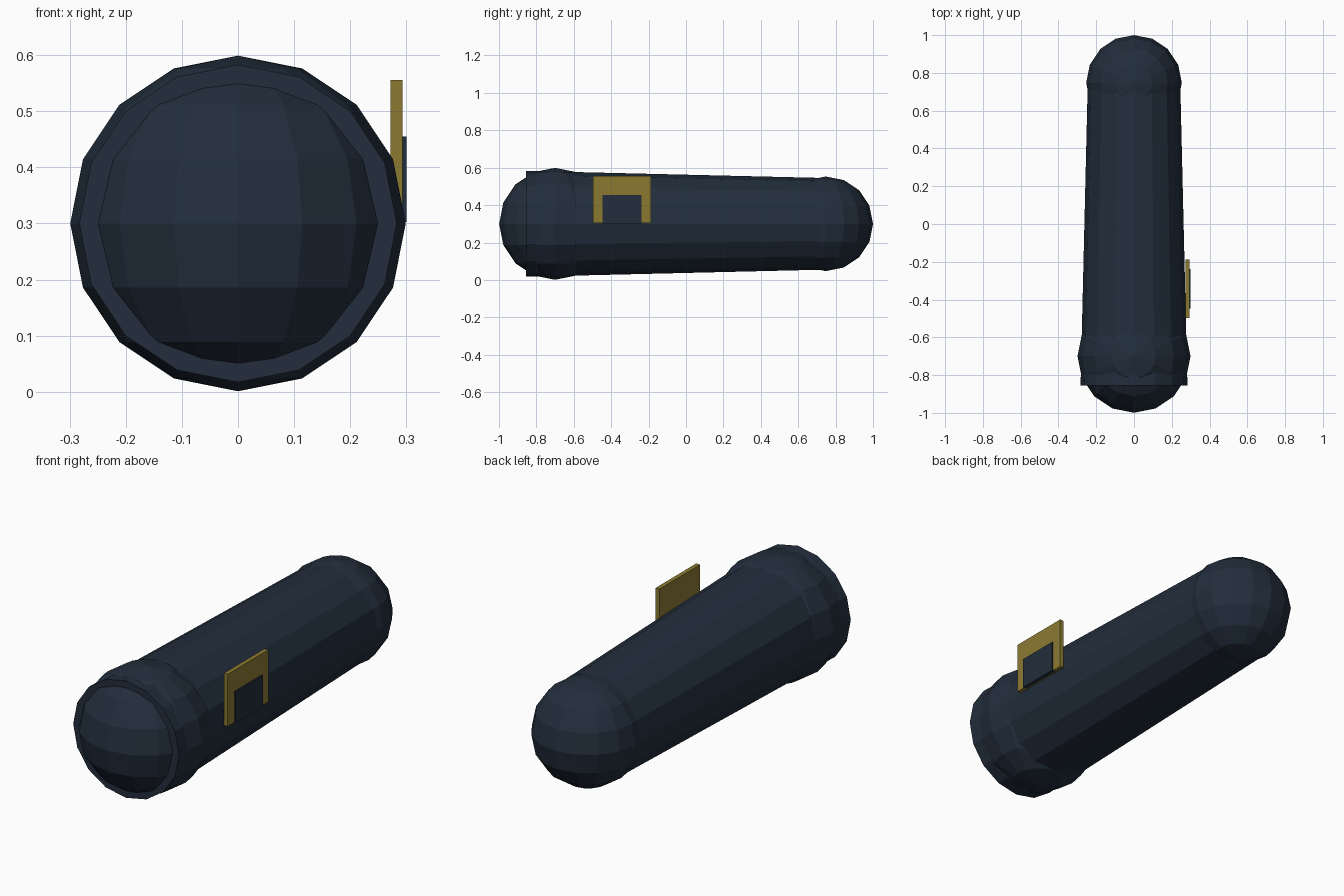
import bpy
import math
from mathutils import Vector

if "Cube" in bpy.data.objects:
    bpy.data.objects.remove(bpy.data.objects["Cube"], do_unlink=True)


def make_material(name, rgb):
    mat = bpy.data.materials.new(name)
    mat.use_nodes = True
    color = (*rgb, 1.0)
    mat.diffuse_color = color
    mat.node_tree.nodes["Principled BSDF"].inputs["Base Color"].default_value = color
    return mat


navy = make_material("dark navy", (0.016, 0.027, 0.045))
gold = make_material("old gold", (0.26, 0.195, 0.031))

SIDES = 16
AXIS_Z = 0.30


def finish(name, mat):
    obj = bpy.context.object
    obj.name = obj.data.name = name
    obj.data.materials.append(mat)
    return obj


def ball(name, y, radius):
    bpy.ops.mesh.primitive_uv_sphere_add(
        segments=SIDES, ring_count=SIDES // 2, radius=radius, location=(0, y, AXIS_Z))
    return finish(name, navy)


def box(name, low, high, mat):
    low, high = Vector(low), Vector(high)
    bpy.ops.mesh.primitive_cube_add(size=1, location=(low + high) / 2)
    bpy.context.object.scale = high - low
    bpy.ops.object.transform_apply(location=False, rotation=False, scale=True)
    return finish(name, mat)


# Tapered barrel lying along y, wide end at the front
front_y, back_y = -0.855, 0.74
bpy.ops.mesh.primitive_cone_add(
    vertices=SIDES, radius1=0.283, radius2=0.245, depth=back_y - front_y,
    location=(0, (front_y + back_y) / 2, AXIS_Z), rotation=(-math.pi / 2, 0, 0))
finish("tapered_body", navy)

# Rounded ends
ball("front_dome", -0.70, 0.299)
ball("back_dome", 0.747, 0.253)

# Side badge with a raised dark panel
box("badge_plate", (0.272, -0.497, 0.304), (0.293, -0.187, 0.556), gold)
box("badge_panel", (0.28, -0.447, 0.303), (0.30, -0.238, 0.455), navy)
